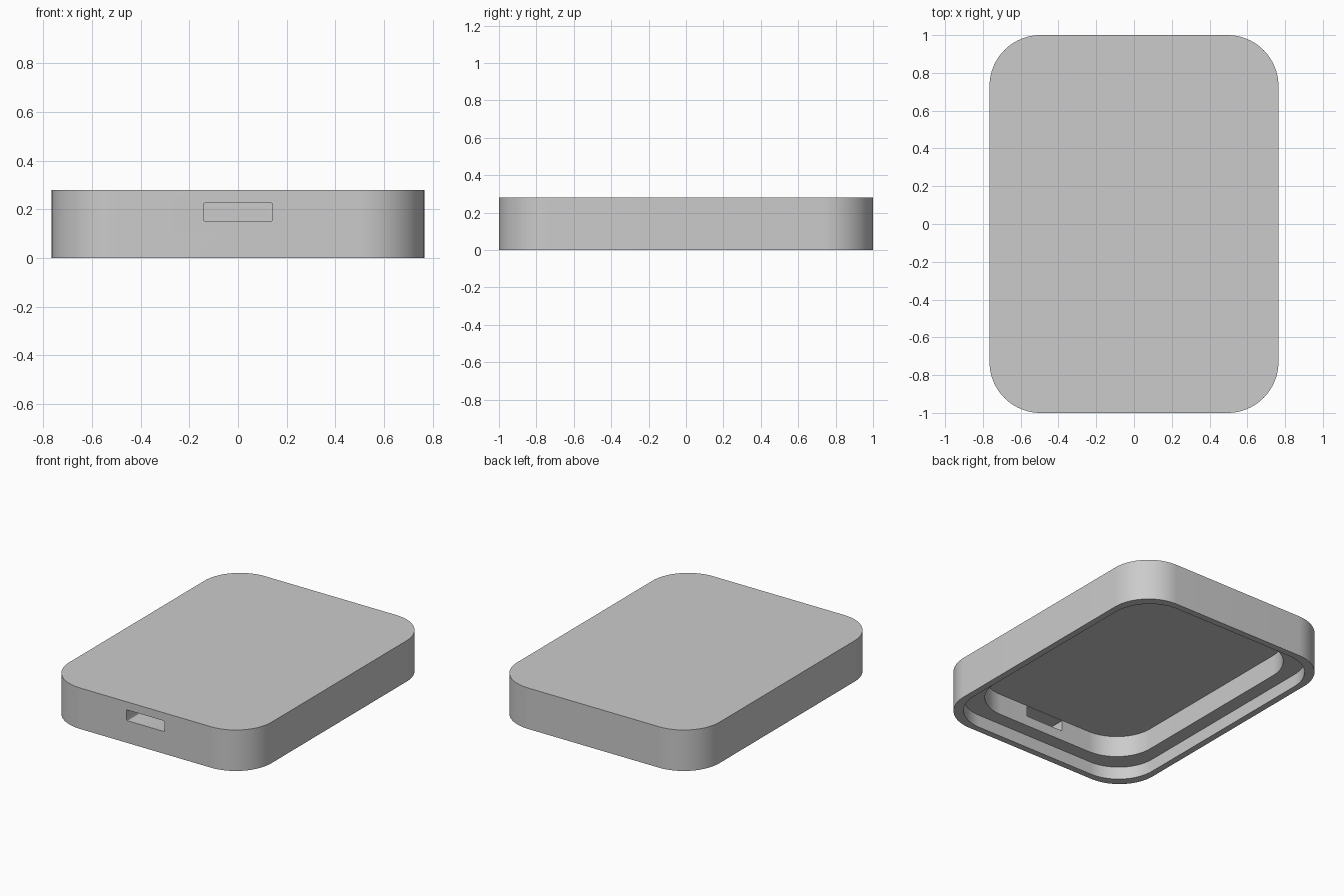
import bpy
import bmesh
from math import cos, sin, pi, radians

if "Cube" in bpy.data.objects:
    bpy.data.objects.remove(bpy.data.objects["Cube"], do_unlink=True)

HALF_X, HALF_Y, HEIGHT = 0.765, 1.0, 0.28
RADIUS = 0.27
RIM, WALL = 0.044, 0.138            # insets of the recess and the cavity
LEDGE_Z, CEILING_Z = 0.085, 0.227
SEGMENTS = 24

# Material
grey = bpy.data.materials.new("light_grey")
grey.use_nodes = True
colour = (0.6, 0.6, 0.6, 1)
grey.diffuse_color = colour
grey.node_tree.nodes["Principled BSDF"].inputs["Base Color"].default_value = colour


def rounded_ring(bm, inset, z):
    """Loop of vertices round a rounded rectangle, counter-clockwise."""
    cx, cy = HALF_X - inset - RADIUS, HALF_Y - inset - RADIUS
    ring = []
    for corner, (sx, sy) in enumerate([(1, 1), (-1, 1), (-1, -1), (1, -1)]):
        for i in range(SEGMENTS + 1):
            a = (corner + i / SEGMENTS) * pi / 2
            ring.append(bm.verts.new((sx * cx + RADIUS * cos(a),
                                      sy * cy + RADIUS * sin(a), z)))
    return ring


def make_object(name, bm):
    bmesh.ops.recalc_face_normals(bm, faces=bm.faces)
    mesh = bpy.data.meshes.new(name)
    bm.to_mesh(mesh)
    bm.free()
    obj = bpy.data.objects.new(name, mesh)
    mesh.materials.append(grey)
    bpy.context.collection.objects.link(obj)
    return obj


# Case shell: top, outer wall, rim, recess, ledge, cavity wall, ceiling
bm = bmesh.new()
steps = [(0, HEIGHT), (0, 0), (RIM, 0), (RIM, LEDGE_Z),
         (WALL, LEDGE_Z), (WALL, CEILING_Z)]
rings = [rounded_ring(bm, inset, z) for inset, z in steps]
for a, b in zip(rings, rings[1:]):
    for i in range(len(a)):
        j = (i + 1) % len(a)
        bm.faces.new((a[i], b[i], b[j], a[j]))
bm.faces.new(rings[0])
bm.faces.new(rings[-1])
case = make_object("case_shell", bm)

# Port slot cutter through the front wall
bm = bmesh.new()
bmesh.ops.create_cube(bm, size=1)
bmesh.ops.scale(bm, vec=(0.285, 0.3, 0.073), verts=bm.verts)
bmesh.ops.translate(bm, vec=(0, -0.95, 0.1885), verts=bm.verts)
long_edges = [e for e in bm.edges
              if abs(e.verts[0].co.y - e.verts[1].co.y) > 0.1]
bmesh.ops.bevel(bm, geom=long_edges, offset=0.006, segments=3,
                profile=0.5, affect='EDGES')
cutter = make_object("port_cutter", bm)
cutter.hide_render = True

cut = case.modifiers.new("port_slot", 'BOOLEAN')
cut.operation = 'DIFFERENCE'
cut.solver = 'EXACT'
cut.object = cutter

bpy.ops.object.select_all(action='DESELECT')
case.select_set(True)
bpy.context.view_layer.objects.active = case
bpy.ops.object.modifier_apply(modifier=cut.name)
bpy.data.objects.remove(cutter, do_unlink=True)
bpy.ops.object.shade_smooth_by_angle(angle=radians(30))
